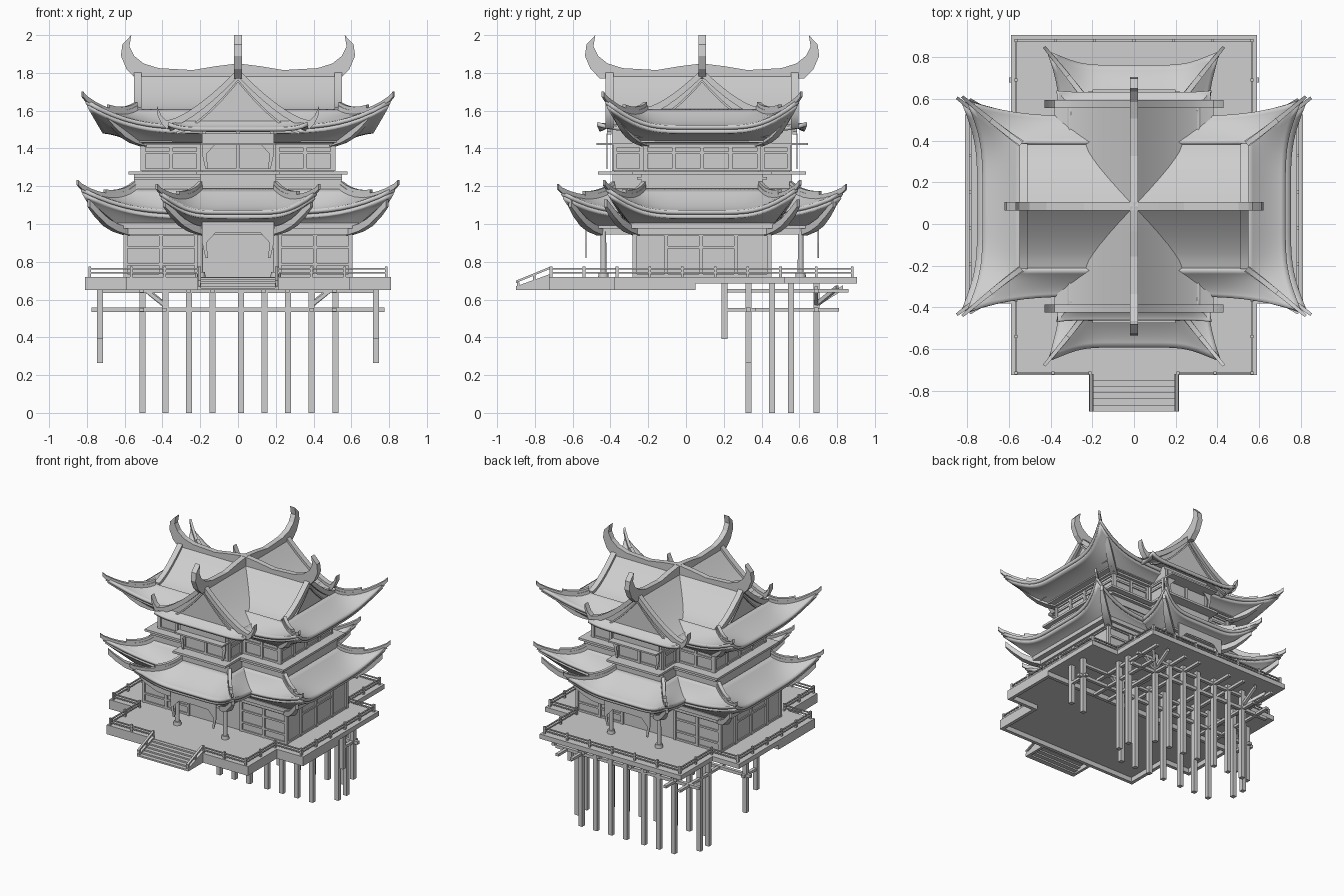
import bpy, bmesh
from math import radians
from mathutils import Vector

cube = bpy.data.objects.get("Cube")
if cube:
    bpy.data.objects.remove(cube, do_unlink=True)

grey = bpy.data.materials.new("plain_grey")
grey.use_nodes = True
grey.diffuse_color = (0.62, 0.62, 0.62, 1)
grey.node_tree.nodes["Principled BSDF"].inputs["Base Color"].default_value = grey.diffuse_color

CY = 0.085          # the building's centre in y
SIGNS = (-1, 1)


def finish(name, bm, smooth=False, thick=0):
    bmesh.ops.recalc_face_normals(bm, faces=bm.faces)
    me = bpy.data.meshes.new(name)
    bm.to_mesh(me)
    bm.free()
    me.materials.append(grey)
    ob = bpy.data.objects.new(name, me)
    bpy.context.collection.objects.link(ob)
    if thick:
        mod = ob.modifiers.new("thickness", "SOLIDIFY")
        mod.thickness, mod.offset = thick, 0
    if smooth:
        bpy.ops.object.select_all(action="DESELECT")
        ob.select_set(True)
        bpy.context.view_layer.objects.active = ob
        bpy.ops.object.shade_smooth_by_angle(angle=radians(35))


def add_box(bm, x0, x1, y0, y1, z0, z1):
    v = [bm.verts.new((x, y, z)) for x in (x0, x1) for y in (y0, y1) for z in (z0, z1)]
    for f in ((0, 1, 3, 2), (4, 6, 7, 5), (0, 4, 5, 1), (2, 3, 7, 6), (0, 2, 6, 4), (1, 5, 7, 3)):
        bm.faces.new([v[i] for i in f])


def tier(bm, hx, hy, z0, z1):
    add_box(bm, -hx, hx, CY - hy, CY + hy, z0, z1)


def add_beam(bm, path, widths, height):
    """Upright rectangular beam along a path."""
    path = [Vector(p) for p in path]
    run = path[-1] - path[0]
    side = Vector((-run.y, run.x, 0)).normalized()
    rings = []
    for p, w in zip(path, widths):
        rings.append([bm.verts.new(p + side * s * w / 2 + Vector((0, 0, h * height)))
                      for s, h in ((-1, 0), (1, 0), (1, 1), (-1, 1))])
    for a, b in zip(rings, rings[1:]):
        for i in range(4):
            bm.faces.new((a[i], a[i - 1], b[i - 1], b[i]))
    bm.faces.new(rings[0])
    bm.faces.new(rings[-1])


def put(axis, a, b, z):
    return (a, b + CY, z) if axis == 0 else (b, a + CY, z)


def add_plate(bm, pts, axis, b0, b1):
    """Outline in the (axis, z) plane, extruded from b0 to b1."""
    lo = [bm.verts.new(put(axis, a, b0, z)) for a, z in pts]
    hi = [bm.verts.new(put(axis, a, b1, z)) for a, z in pts]
    bm.faces.new(lo)
    bm.faces.new(hi)
    for i in range(len(pts)):
        bm.faces.new((lo[i - 1], lo[i], hi[i], hi[i - 1]))


def mirror(pts):
    return pts + [(-a, z) for a, z in reversed(pts) if a > 0]


def skirt(name, inner, outer, ztop, zeave, lift, flare, power=4, hips=True):
    """Ring of curved roof slopes with upswept corners and hip ridges."""
    def at(axis, s, u, v):
        half = [i + (o - i) * v for i, o in zip(inner, outer)]
        e = abs(u) ** power * v * v
        a = u * (half[axis] + flare * e)
        z = ztop - (ztop - zeave) * (1 - (1 - v) ** 1.5) + lift * e
        return put(axis, a, s * (half[1 - axis] + flare * e), z)
    bm = bmesh.new()
    nu, nv = 28, 8
    for axis in (0, 1):
        for s in SIGNS:
            g = [[bm.verts.new(at(axis, s, 2 * i / nu - 1, j / nv)) for j in range(nv + 1)]
                 for i in range(nu + 1)]
            for i in range(nu):
                for j in range(nv):
                    bm.faces.new((g[i][j], g[i + 1][j], g[i + 1][j + 1], g[i][j + 1]))
    bmesh.ops.remove_doubles(bm, verts=bm.verts, dist=1e-5)
    finish(name, bm, True, 0.022)
    if not hips:
        return
    bm = bmesh.new()
    for s in SIGNS:
        for u in SIGNS:
            path = [Vector(at(0, s, u, j / nv)) for j in range(nv + 1)]
            out = path[-1] - path[-2]
            path.append(path[-1] + out * 0.45 + Vector((0, 0, 0.01)))
            widths = [0.034 - 0.0022 * j for j in range(len(path))]
            add_beam(bm, path, widths, 0.028)
            # shorter second ridge stacked above
            add_beam(bm, [p + Vector((0, 0, 0.02)) for p in path[:6]], [0.024] * 6, 0.026)
    finish(name + "_hip_ridges", bm, True)


# Deck: thin cross-shaped floor
bm = bmesh.new()
add_box(bm, -0.59, 0.59, -0.725, 0.905, 0.685, 0.72)
add_box(bm, -0.81, 0.81, -0.38, 0.525, 0.685, 0.72)
finish("deck", bm)

# Deep fascia boards around the front half of the deck
bm = bmesh.new()
add_box(bm, -0.59, 0.59, -0.725, -0.7, 0.65, 0.715)
add_box(bm, -0.81, 0.81, 0.025, 0.05, 0.65, 0.715)
for s in SIGNS:
    add_box(bm, s * 0.565, s * 0.59, -0.725, -0.355, 0.65, 0.715)
    add_box(bm, s * 0.565, s * 0.81, -0.38, -0.355, 0.65, 0.715)
    add_box(bm, s * 0.785, s * 0.81, -0.38, 0.05, 0.65, 0.715)
finish("deck_fascia", bm)

# Railing around the deck, open at the stairs
bm = bmesh.new()
line = [(0.21, -0.715), (0.565, -0.715), (0.565, -0.365), (0.785, -0.365),
        (0.785, 0.5), (0.565, 0.5), (0.565, 0.88), (0, 0.88)]
for s in SIGNS:
    for (xa, ya), (xb, yb) in zip(line, line[1:]):
        for z in (0.738, 0.758):
            add_beam(bm, [(s * xa, ya, z), (s * xb, yb, z)], [0.01, 0.01], 0.008)
        n = max(1, round((abs(xb - xa) + abs(yb - ya)) / 0.17))
        for i in range(n + 1):
            x, y = s * (xa + (xb - xa) * i / n), ya + (yb - ya) * i / n
            add_box(bm, x - 0.007, x + 0.007, y - 0.007, y + 0.007, 0.72, 0.775)
finish("deck_railing", bm)

# Front stairs: open treads between stringers
bm = bmesh.new()
for i in range(6):
    y = -0.9 + 0.03 * i
    add_box(bm, -0.2, 0.2, y, y + 0.036, 0.65 + 0.011 * i, 0.662 + 0.011 * i)
for s in SIGNS:
    side = [(-0.9 - CY, 0.65), (-0.9 - CY, 0.67), (-0.72 - CY, 0.735), (-0.72 - CY, 0.65)]
    add_plate(bm, side, 1, s * 0.195, s * 0.215)
    add_beam(bm, [(s * 0.205, -0.9, 0.688), (s * 0.205, -0.72, 0.762)], [0.016] * 2, 0.012)
    for y, z in ((-0.895, 0.69), (-0.81, 0.73)):
        add_box(bm, s * 0.205 - 0.007, s * 0.205 + 0.007, y, y + 0.014, 0.66, z)
finish("front_stairs", bm)

# Stilts under the back half, without corner posts
bm = bmesh.new()
xs = (-0.505, -0.385, -0.26, -0.135, 0.015, 0.14, 0.265, 0.39, 0.515)
spots = [(x, y, 0) for x in xs[1:-1] for y in (0.33, 0.69)]
spots += [(x, y, 0) for x in (xs[0], xs[-1]) for y in (0.455, 0.555)]
spots += [(s * 0.73, y, z) for s in SIGNS for y, z in ((0.33, 0.265), (0.205, 0.39))]
for x, y, z in spots:
    add_box(bm, x - 0.016, x + 0.016, y - 0.016, y + 0.016, z, 0.69)
finish("stilts", bm)

# Tie beams and braces
bm = bmesh.new()
for y, hx in ((0.33, 0.775), (0.69, 0.6)):
    add_box(bm, -hx, hx, y - 0.012, y + 0.012, 0.535, 0.558)
    add_box(bm, -hx + 0.05, hx - 0.05, y - 0.012, y + 0.012, 0.635, 0.655)
for s in SIGNS:
    for x, y1 in ((0.51, 0.81), (0.39, 0.81), (0.73, 0.37)):
        add_box(bm, s * x - 0.012, s * x + 0.012, 0.19, y1, 0.537, 0.556)
    for x in (0.51, 0.26, 0.135):
        add_box(bm, s * x - 0.012, s * x + 0.012, 0.19, 0.86, 0.637, 0.657)
    for y in (0.33, 0.69):
        add_beam(bm, [(s * 0.39, y, 0.56), (s * 0.5, y, 0.645)], [0.02] * 2, 0.025)
    add_beam(bm, [(s * 0.39, 0.69, 0.56), (s * 0.39, 0.83, 0.65)], [0.02] * 2, 0.025)
    add_beam(bm, [(s * 0.39, 0.69, 0.56), (s * 0.5, 0.8, 0.65)], [0.02] * 2, 0.025)
finish("tie_beams", bm)

# Walls of both floors
bm = bmesh.new()
tier(bm, 0.595, 0.355, 0.72, 0.96)
finish("lower_walls", bm)
bm = bmesh.new()
for hx, hy, z0, z1 in ((0.55, 0.32, 1.12, 1.27), (0.2, 0.475, 1.1, 1.27),
                       (0.505, 0.3, 1.27, 1.5), (0.19, 0.465, 1.27, 1.53)):
    tier(bm, hx, hy, z0, z1)
finish("upper_walls", bm)

# Balcony floors and stepped cornices
bm = bmesh.new()
for hx, hy, z0, z1 in ((0.58, 0.37, 1.262, 1.278), (0.22, 0.55, 1.262, 1.278),
                       (0.55, 0.345, 1.235, 1.25), (0.53, 0.33, 1.418, 1.432),
                       (0.2, 0.56, 1.418, 1.43), (0.57, 0.35, 1.432, 1.46),
                       (0.61, 0.37, 1.46, 1.49), (0.62, 0.375, 0.945, 0.975),
                       (0.66, 0.395, 0.975, 1.005), (0.21, 0.55, 0.945, 0.975),
                       (0.24, 0.575, 0.975, 1.02)):
    tier(bm, hx, hy, z0, z1)
finish("cornices", bm)

# Window framing standing proud of the walls
bm = bmesh.new()


def frame(axis, d, a0, a1, n, z0, z1, mids):
    for s in SIGNS:
        for side in SIGNS if a0 > 0 else (1,):
            lo, hi = sorted((side * a0, side * a1))
            for a in (lo + (hi - lo) * i / n for i in range(n + 1)):
                add_plate(bm, [(a - .01, z0), (a + .01, z0), (a + .01, z1), (a - .01, z1)],
                          axis, s * (d - 0.01), s * (d + 0.012))
            for z in (z0, *mids, z1 - 0.014):
                add_plate(bm, [(lo, z), (hi, z), (hi, z + .014), (lo, z + .014)],
                          axis, s * (d - 0.01), s * (d + 0.008))


frame(0, 0.355, 0.22, 0.595, 2, 0.72, 0.95, (0.78, 0.87))
frame(1, 0.595, -0.355, 0.355, 1, 0.72, 0.95, ())
frame(1, 0.595, -0.19, 0.18, 2, 0.72, 0.95, (0.87,))
frame(0, 0.3, 0.21, 0.5, 2, 1.28, 1.42, (1.37,))
frame(1, 0.505, -0.3, 0.3, 4, 1.28, 1.42, (1.37,))
frame(0, 0.465, -0.18, 0.18, 2, 1.28, 1.5, ())
frame(1, 0.19, 0.32, 0.46, 1, 1.28, 1.42, (1.37,))
finish("window_frames", bm)

# Porch columns on round bases
bm = bmesh.new()
for x in (-0.2, 0.2):
    for y in SIGNS:
        for r, z0, z1 in ((0.016, 0.72, 0.96), (0.028, 0.72, 0.745)):
            ret = bmesh.ops.create_cone(bm, cap_ends=True, segments=12, radius1=r,
                                        radius2=r * 0.9, depth=z1 - z0)
            bmesh.ops.translate(bm, verts=ret["verts"], vec=(x, CY + y * 0.522, (z0 + z1) / 2))
finish("porch_columns", bm, True)

# Hanging arch trims on porch and balcony
bm = bmesh.new()
arch = mirror([(0, 1.01), (0.19, 1.01), (0.19, 0.9), (0.172, 0.82), (0.158, 0.82),
               (0.168, 0.9), (0.12, 0.952), (0, 0.955)])
for s in SIGNS:
    add_plate(bm, arch, 0, s * 0.612, s * 0.618)
    add_plate(bm, [(a, z + 0.47) for a, z in arch], 0, s * 0.5, s * 0.506)
finish("arch_trims", bm)

# Curved eave roofs, each with a lining closing it to the wall
for name, wall, inner, outer, z, lift, flare, power in (
        ("lower_main", (0.6, 0.36), (0.55, 0.31), (0.75, 0.425), 1.06, 0.125, 0.08, 5),
        ("lower_porch", (0.21, 0.55), (0.2, 0.47), (0.345, 0.675), 1.06, 0.105, 0.07, 6),
        ("upper_main", (0.53, 0.33), (0.54, 0.3), (0.725, 0.43), 1.51, 0.14, 0.08, 5)):
    top = 1.6 if z > 1.4 else 1.18
    skirt(name + "_roof", inner, outer, top, z, lift, flare, power)
    lining = [o - 0.01 for o in outer]
    skirt(name + "_lining", wall, lining, z - 0.075, z - 0.02, lift, flare, power, False)
skirt("upper_gable_eaves", (0.3, 0.47), (0.36, 0.545), 1.55, 1.5, 0.03, 0.01, 8, False)

# Corner brackets beneath the eaves
bm = bmesh.new()
for hx, hy, z in ((0.59, 0.35, 0.94), (0.19, 0.54, 0.94), (0.5, 0.3, 1.41)):
    for s in SIGNS:
        for t in SIGNS:
            steps = ((0, 0), (0.06, 0.02), (0.11, 0.05), (0.16, 0.1), (0.2, 0.15))
            add_beam(bm, [(s * (hx + d), CY + t * (hy + d * 0.8), z + h) for d, h in steps],
                     [0.05, 0.05, 0.045, 0.035, 0.02], 0.04)
finish("corner_brackets", bm, True)

# Crossed gable roofs with bargeboards
bm, boards = bmesh.new(), bmesh.new()
for axis, length, half, z0, tips in ((1, 0.49, 0.38, 1.525, [(0.405, 1.55), (0.43, 1.605)]),
                                     (0, 0.53, 0.3, 1.595, [])):
    curve = [(half * i / 8, 1.8 - (1.8 - z0) * (1 - (1 - i / 8) ** 1.45)) for i in range(9)]
    add_plate(bm, mirror(curve + [(0, z0)]), 1 - axis, -length, length)
    inset = [(a * 0.86, z - 0.035) for a, z in curve]
    curve += tips
    top = [(a, z + 0.022) for a, z in curve]
    low = [(a, z - 0.02) for a, z in reversed(curve)]
    for s in SIGNS:
        add_plate(boards, mirror(top + low), 1 - axis, s * (length - 0.02), s * (length + 0.02))
        add_plate(boards, mirror(inset + [(a, z - 0.015) for a, z in reversed(inset)]),
                  1 - axis, s * (length - 0.01), s * (length + 0.012))
finish("gable_roofs", bm, True)
finish("bargeboards", boards, True)

# Crossed ridges ending in upturned horns
horn = mirror([(0, 1.77), (0.54, 1.77), (0.59, 1.82), (0.62, 1.89), (0.612, 1.95),
               (0.565, 2.0), (0.575, 1.94), (0.55, 1.89), (0.5, 1.85), (0.42, 1.825),
               (0.24, 1.815), (0.12, 1.835), (0, 1.85)])
for axis, name in ((0, "side_ridge"), (1, "front_ridge")):
    bm = bmesh.new()
    add_plate(bm, horn, axis, -0.02, 0.02)
    finish(name, bm)
